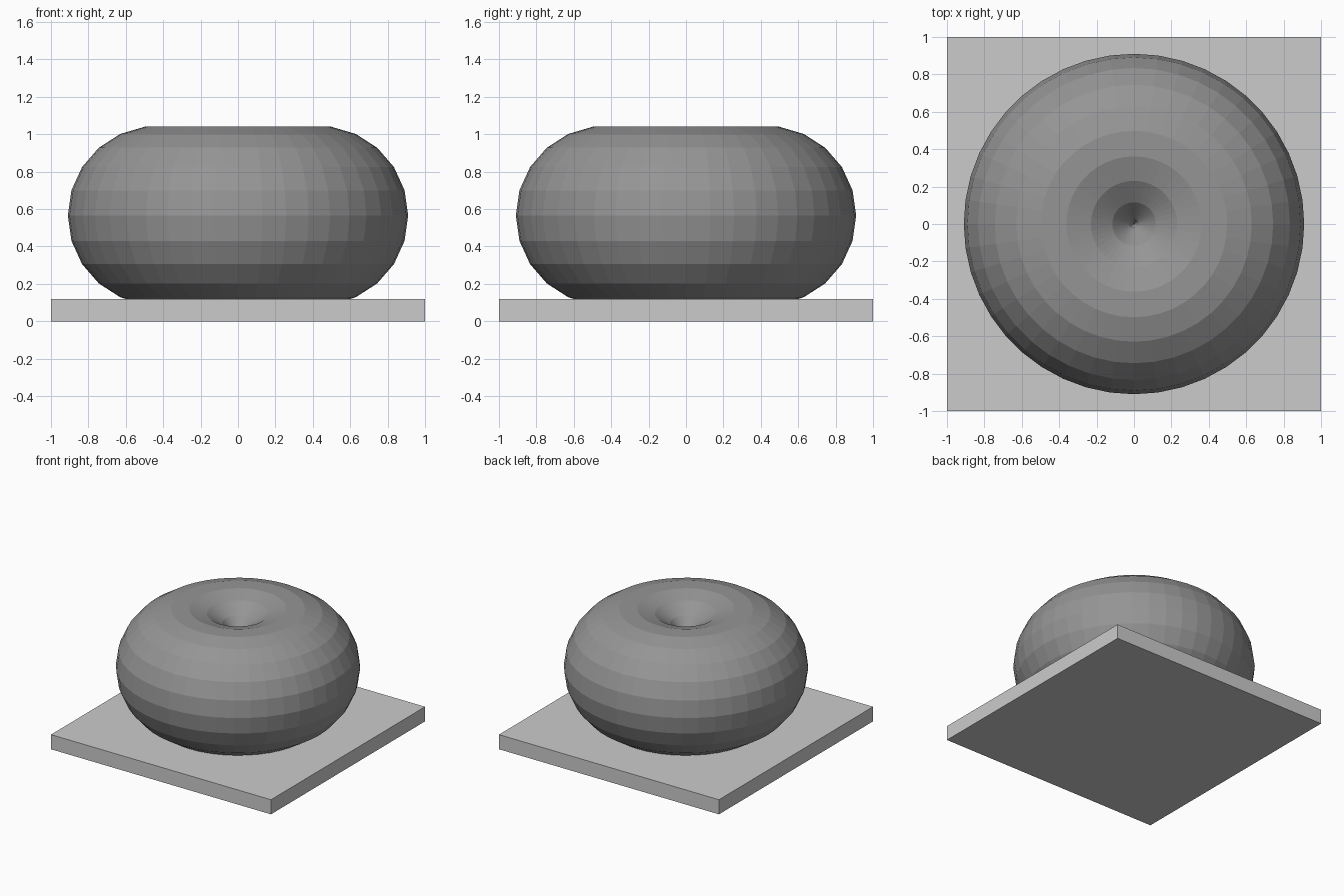
import bpy

if "Cube" in bpy.data.objects:
    bpy.data.objects.remove(bpy.data.objects["Cube"])

# Square base slab
bpy.ops.mesh.primitive_cube_add(size=1, location=(0, 0, 0.06))
base = bpy.context.object
base.name = "base_slab"
base.scale = (2, 2, 0.12)
bpy.ops.object.transform_apply(location=False, rotation=False, scale=True)

# Fat ring whose tube closes the hole into a dimple, sunk slightly into the slab
bpy.ops.mesh.primitive_torus_add(major_segments=44, minor_segments=22,
                                 major_radius=0.43, minor_radius=0.48,
                                 location=(0, 0, 0.565))
ring = bpy.context.object
ring.name = "dimpled_ring"
bpy.ops.object.shade_flat()

# Darker grey for the ring
dark = bpy.data.materials.new("dark_grey")
dark.diffuse_color = (0.3, 0.3, 0.3, 1)
dark.use_nodes = True
dark.node_tree.nodes["Principled BSDF"].inputs["Base Color"].default_value = dark.diffuse_color
ring.data.materials.append(dark)
